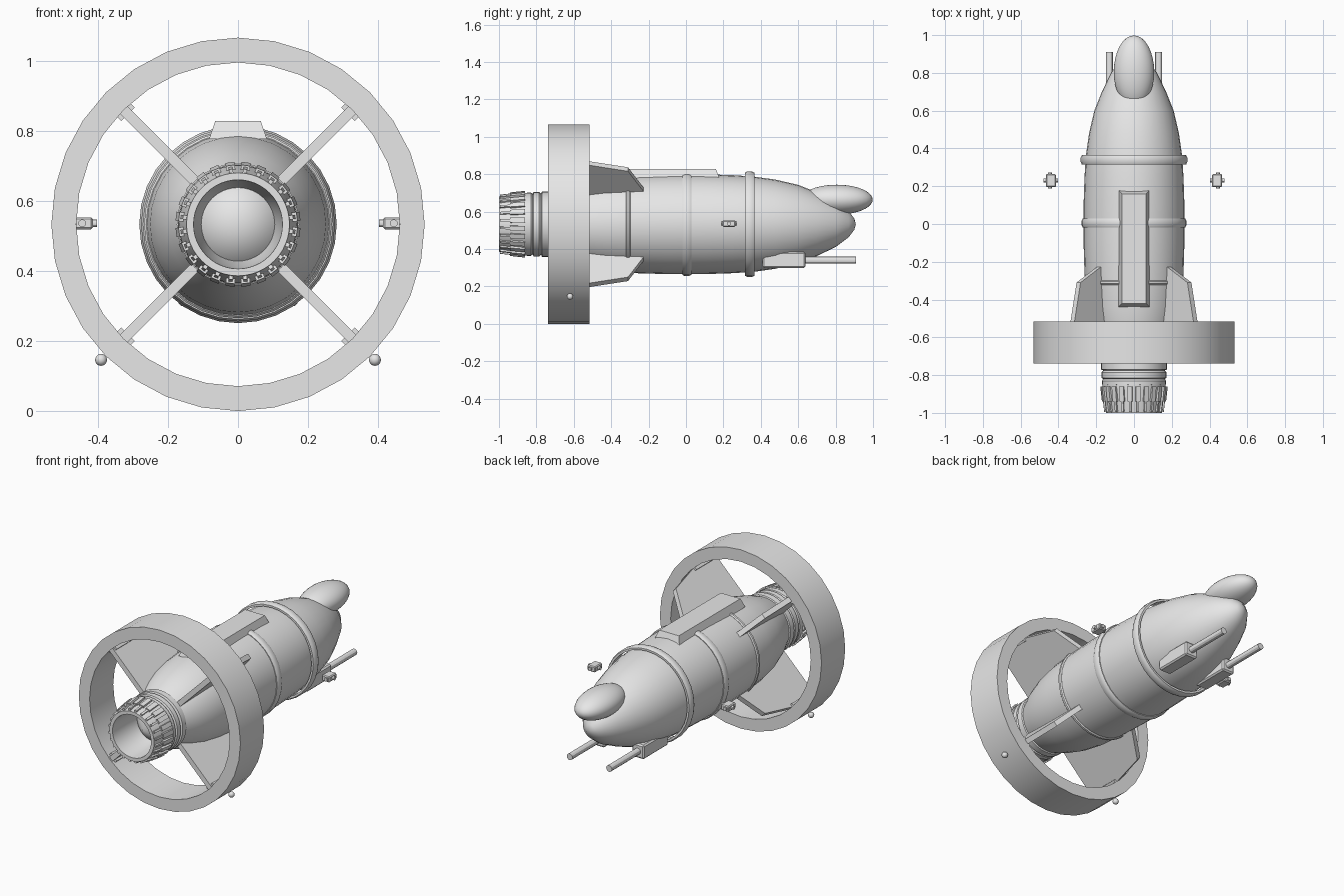
import bpy, bmesh, math
from mathutils import Matrix, Vector

cube = bpy.data.objects.get("Cube")
if cube:
    bpy.data.objects.remove(cube, do_unlink=True)

AXIS = 0.533  # height of the long axis
GREY = (0.8, 0.8, 0.8, 1)
mat = bpy.data.materials.new("light_grey")
mat.use_nodes = True
mat.diffuse_color = GREY
mat.node_tree.nodes["Principled BSDF"].inputs["Base Color"].default_value = GREY


def finish(bm, name, angle=30):
    bmesh.ops.remove_doubles(bm, verts=bm.verts, dist=1e-5)
    bmesh.ops.recalc_face_normals(bm, faces=bm.faces)
    me = bpy.data.meshes.new(name)
    bm.to_mesh(me)
    bm.free()
    me.materials.append(mat)
    ob = bpy.data.objects.new(name, me)
    bpy.context.collection.objects.link(ob)
    if angle:
        bpy.ops.object.select_all(action="DESELECT")
        ob.select_set(True)
        bpy.context.view_layer.objects.active = ob
        bpy.ops.object.shade_smooth_by_angle(angle=math.radians(angle))
    return ob


def lathe(name, profile, steps=32, closed=False, angle=30):
    """Turn (y, radius) points about the long axis."""
    bm = bmesh.new()
    vs = [bm.verts.new((r, y, AXIS)) for y, r in profile]
    es = [bm.edges.new(p) for p in zip(vs, vs[1:])]
    if closed:
        es.append(bm.edges.new((vs[-1], vs[0])))
    bmesh.ops.spin(bm, geom=vs + es, cent=(0, 0, AXIS), axis=(0, 1, 0),
                   angle=math.tau, steps=steps, use_merge=True)
    return finish(bm, name, angle)


def add_box(bm, center, size, turn=Matrix()):
    m = turn @ Matrix.Translation(center) @ Matrix.Diagonal((*size, 1))
    return bmesh.ops.create_cube(bm, size=1, matrix=m)["verts"]


def add_rod(bm, a, b, r, sides=12):
    a, b = Vector(a), Vector(b)
    d = b - a
    m = Matrix.Translation((a + b) / 2) @ d.to_track_quat("Z", "Y").to_matrix().to_4x4()
    bmesh.ops.create_cone(bm, cap_ends=True, segments=sides, radius1=r,
                          radius2=r, depth=d.length, matrix=m)


def add_ball(bm, center, radii, u=24, v=14):
    m = Matrix.Translation(center) @ Matrix.Diagonal((*radii, 1))
    bmesh.ops.create_uvsphere(bm, u_segments=u, v_segments=v, radius=1, matrix=m)


def about_axis(angle):
    return Matrix.Translation((0, 0, AXIS)) @ Matrix.Rotation(angle, 4, "Y")


# Hull with a rounded tail and a pointed nose
lathe("hull", [(-0.74, 0), (-0.74, 0.165), (-0.66, 0.2), (-0.56, 0.231),
               (-0.44, 0.251), (-0.3, 0.261), (-0.1, 0.267), (0.1, 0.267),
               (0.25, 0.262), (0.36, 0.255), (0.48, 0.238), (0.6, 0.21),
               (0.7, 0.17), (0.8, 0.122), (0.87, 0.07), (0.9, 0.03), (0.908, 0)],
      angle=45)

# Hoops around the hull
for name, y, r, half in (("rear_hoop", -0.31, 0.268, 0.012),
                         ("middle_hoop", 0.005, 0.277, 0.024),
                         ("front_hoop", 0.34, 0.282, 0.025)):
    lathe(name, [(y - half, r - 0.018), (y - half, r - 0.006), (y - half / 2, r),
                 (y + half / 2, r), (y + half, r - 0.006), (y + half, r - 0.018)],
          closed=True)

# Tail ring
lathe("tail_ring", [(-0.738, 0.462), (-0.738, 0.533), (-0.515, 0.533), (-0.515, 0.462)],
      closed=True)

# Stacked collars and flared nozzle with a hollow mouth
lathe("nozzle_collars", [(-0.72, 0.15), (-0.735, 0.175), (-0.77, 0.175), (-0.775, 0.163),
                         (-0.785, 0.172), (-0.815, 0.172), (-0.82, 0.162),
                         (-0.83, 0.17), (-0.85, 0.17), (-0.86, 0.15)])
lathe("nozzle", [(-0.84, 0.168), (-0.87, 0.168), (-1, 0.147), (-1, 0.127),
                 (-0.87, 0.12), (-0.8, 0.105), (-0.8, 0)], steps=48)
lathe("nozzle_plug", [(-0.8, 0.105), (-0.9, 0)])

# Nozzle ribs
bm = bmesh.new()
for i in range(24):
    turn = about_axis(math.tau * (i + 0.5) / 24) @ Matrix.Translation((0, -0.9, 0.166))
    tilt = Matrix.Rotation(0.11, 4, "X")
    add_box(bm, (0, 0, 0), (0.026, 0.08, 0.016), turn @ tilt)
    add_box(bm, (0, -0.055, -0.003), (0.012, 0.08, 0.012), turn @ tilt)
finish(bm, "nozzle_ribs", 0)

# Diagonal fins joining hull and ring, with mounting strips at the ring
FIN = [(-0.73, 0.16), (-0.52, 0.225), (-0.22, 0.25), (-0.31, 0.415),
       (-0.515, 0.46), (-0.73, 0.465)]
fins, strips = bmesh.new(), bmesh.new()
for i in range(4):
    turn = about_axis(math.pi * (i + 0.5) / 2)
    vs = [fins.verts.new(turn @ Vector((-0.015, y, r))) for y, r in FIN]
    face = fins.faces.new(vs)
    out = bmesh.ops.extrude_face_region(fins, geom=[face])["geom"]
    shift = turn.to_3x3() @ Vector((0.03, 0, 0))
    bmesh.ops.translate(fins, vec=shift, verts=[g for g in out if isinstance(g, bmesh.types.BMVert)])
    add_box(strips, (0, -0.62, 0.453), (0.055, 0.2, 0.018), turn)
finish(fins, "fins", 0)
finish(strips, "fin_mounts", 0)

# Canopy
bm = bmesh.new()
add_ball(bm, (0, 0.806, 0.664), (0.107, 0.192, 0.08), 32, 20)
finish(bm, "canopy", 60)

# Top fairing, narrowed toward its upper face
bm = bmesh.new()
for v in add_box(bm, (0, -0.13, 0.802), (0.166, 0.62, 0.052)):
    if v.co.z > 0.81:
        v.co.x *= 0.78
        v.co.y += 0.02 if v.co.y < -0.13 else -0.02
finish(bm, "top_fairing", 0)

for side, s in (("left", 1), ("right", -1)):
    # Guns under the nose
    bm = bmesh.new()
    body = add_box(bm, (s * 0.13, 0.525, 0.342), (0.08, 0.23, 0.084))
    edges = list({e for v in body for e in v.link_edges})
    bmesh.ops.bevel(bm, geom=edges, offset=0.008, segments=1, affect="EDGES")
    finish(bm, side + "_gun_body", 0)
    bm = bmesh.new()
    add_rod(bm, (s * 0.13, 0.62, 0.341), (s * 0.13, 0.91, 0.341), 0.019)
    finish(bm, side + "_gun_barrel")

    # Detached side pods with small lenses
    bm = bmesh.new()
    pod = add_box(bm, (s * 0.44, 0.23, AXIS + 0.003), (0.052, 0.07, 0.034))
    edges = list({e for v in pod for e in v.link_edges})
    bmesh.ops.bevel(bm, geom=edges, offset=0.005, segments=1, affect="EDGES")
    finish(bm, side + "_pod", 0)
    bm = bmesh.new()
    z = AXIS + 0.003
    add_rod(bm, (s * 0.445, 0.188, z), (s * 0.445, 0.272, z), 0.011)
    add_rod(bm, (s * 0.402, 0.23, z), (s * 0.478, 0.23, z), 0.011)
    finish(bm, side + "_pod_lenses")

    # Lower marker lamps beside the ring
    bm = bmesh.new()
    add_ball(bm, (s * 0.391, -0.62, 0.146), (0.017, 0.017, 0.017), 16, 10)
    finish(bm, side + "_lamp", 60)
